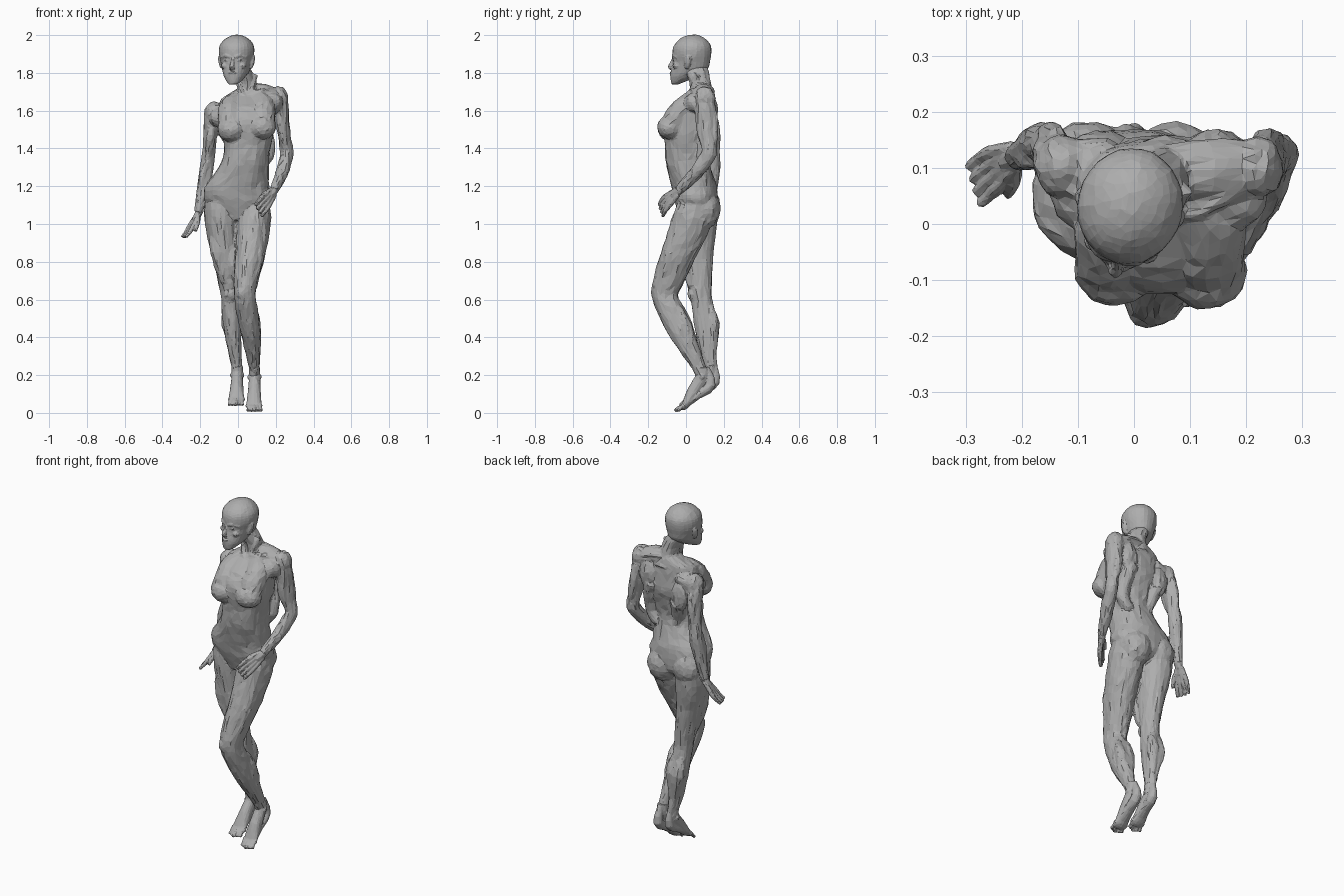
import bpy, bmesh, math
from mathutils import Vector, Matrix, noise

cube = bpy.data.objects.get("Cube")
if cube:
    bpy.data.objects.remove(cube, do_unlink=True)

clay = bpy.data.materials.new("grey_clay")
clay.use_nodes = True
GREY = (0.42, 0.42, 0.42, 1)
clay.diffuse_color = GREY
clay.node_tree.nodes["Principled BSDF"].inputs["Base Color"].default_value = GREY


def ease(pts, steps=3):
    """Round a path of (x, y, z, half_width, half_depth) with a spline through its points."""
    q = [Vector((*p[:4], p[-1])) for p in pts]
    out = []
    for i in range(len(q) - 1):
        a, b, c, d = q[max(i - 1, 0)], q[i], q[i + 1], q[min(i + 2, len(q) - 1)]
        for t in (k / steps for k in range(steps)):
            out.append(b + (c - a) * (t / 2) + (a * 2 - b * 5 + c * 4 - d) * (t * t / 2)
                       + (b * 3 - a - c * 3 + d) * (t ** 3 / 2))
    return out + [q[-1]]


def loft(bm, pts, level=False, sides=16, power=1.0):
    """Closed rounded tube through the points; level keeps its rings horizontal."""
    path = ease(pts)
    pos = [Vector(p[:3]) for p in path]
    full = lambda v: math.copysign(abs(v) ** power, v)
    rings = []
    for i, p in enumerate(path):
        t = (pos[min(i + 1, len(pos) - 1)] - pos[max(i - 1, 0)]).normalized()
        if level:
            t = Vector((0, 0, 1))
        ref = Vector((1, 0, 0)) if abs(t.x) < 0.8 else Vector((0, 1, 0))
        a = (ref - t * ref.dot(t)).normalized()
        b = t.cross(a)
        rings.append([bm.verts.new(pos[i] + a * p[3] * full(math.cos(k)) + b * p[4] * full(math.sin(k)))
                      for k in (math.tau * j / sides for j in range(sides))])
    for r, s in zip(rings, rings[1:]):
        for j in range(sides):
            n = (j + 1) % sides
            bm.faces.new((r[j], r[n], s[n], s[j]))
    bm.faces.new(rings[0][::-1])
    bm.faces.new(rings[-1])


def ball(bm, loc, size):
    m = Matrix.Translation(loc) @ Matrix.Diagonal((*size, 1))
    bmesh.ops.create_uvsphere(bm, u_segments=24, v_segments=16, radius=1, matrix=m)


def skin(name, bm, voxel, ratio, smooth, rough):
    """Fuse the overlapping volumes into one faceted skin with faint upright creases."""
    bmesh.ops.recalc_face_normals(bm, faces=bm.faces)
    me = bpy.data.meshes.new(name)
    bm.to_mesh(me)
    bm.free()
    me.materials.append(clay)
    ob = bpy.data.objects.new(name, me)
    bpy.context.collection.objects.link(ob)
    m = ob.modifiers.new("fuse", 'REMESH')
    m.mode, m.voxel_size = 'VOXEL', voxel
    m = ob.modifiers.new("relax", 'SMOOTH')
    m.factor, m.iterations = 0.5, smooth
    m = ob.modifiers.new("facets", 'DECIMATE')
    m.ratio = ratio
    graph = bpy.context.evaluated_depsgraph_get()
    baked = bpy.data.meshes.new_from_object(ob.evaluated_get(graph))
    ob.modifiers.clear()
    ob.data = baked
    baked.name = name
    bpy.data.meshes.remove(me)
    shift = [v.normal * rough * noise.noise(Vector((v.co.x * 60, v.co.y * 60, v.co.z * 14)))
             for v in baked.vertices]
    for v, d in zip(baked.vertices, shift):
        v.co += d
    baked.shade_flat()


# Torso: horizontal rings from crotch to neck base
body = bmesh.new()
loft(body, [(-.015, .04, 1.02, .04, .06), (0, .058, 1.06, .13, .10), (0, .052, 1.13, .178, .116),
            (-.005, .042, 1.20, .170, .120), (.02, .022, 1.27, .143, .118), (.04, .006, 1.34, .122, .116),
            (.05, .010, 1.42, .124, .122), (.05, .014, 1.48, .136, .135), (.05, .018, 1.535, .142, .142),
            (.05, .022, 1.58, .145, .133), (.045, .038, 1.62, .145, .115), (.045, .062, 1.66, .135, .087),
            (.045, .080, 1.69, .09, .066), (.05, .085, 1.72, .05, .047)], True, 32, 0.9)
for x, y, z in ((-.035, -.078, 1.50), (.128, -.084, 1.512)):    # breasts, sloping down from the collar
    ball(body, (x, y, z), (.074, .068, .064))
    loft(body, [((x + .045) / 2, .045, z + .16, .05, .04), (x, .005, z + .115, .065, .06),
                (x, -.045, z + .06, .07, .065), (x, -.075, z + .01, .068, .06)])
for x, z in ((-.085, 1.095), (.075, 1.075)):                    # buttocks
    ball(body, (x, .10, z), (.088, .082, .10))
for x, z in ((-.13, 1.592), (.215, 1.672)):                     # collar bones, shoulder blades, back
    mid = (x + .05) / 2
    loft(body, [(.045, .018, 1.675, .014), (mid, .03, z + .035, .013), (x, .08, z + .02, .018)])
    loft(body, [(.05, .095, 1.70, .045, .05), (mid, .095, z + .025, .055, .045), (x, .10, z - .01, .055, .05)])
    ball(body, ((mid + x) / 2, .05, z - .03), (.065, .06, .055))
    ball(body, (mid + (x - .05) * .1, .135, z - .08), (.05, .032, .085))
    loft(body, [(mid, .13, z - .12, .04), ((x + .1) / 2, .09, 1.36, .035), (.025, .1, 1.24, .03)])

# Neck with its two tendons
loft(body, [(.055, .095, 1.66, .075, .065), (.055, .082, 1.70, .054, .058), (.045, .073, 1.76, .05, .057),
            (.018, .055, 1.82, .05, .063), (0, .045, 1.87, .04, .045)], True, 20)
for x0 in (-.012, .09):
    loft(body, [(x0 * .4 + .03, .015, 1.67, .012), (x0, .06, 1.79, .014)])

# Head, turned a little to its right
bm = bmesh.new()
loft(bm, [(0, -.062, 1.738, .018, .014), (0, -.045, 1.752, .036, .036), (0, -.010, 1.785, .059, .074),
          (0, .020, 1.82, .073, .097), (0, .030, 1.86, .083, .099), (0, .032, 1.90, .093, .104),
          (0, .034, 1.94, .091, .100), (0, .036, 1.972, .071, .078), (0, .038, 1.992, .042, .048),
          (0, .038, 2.002, .015, .018)], True, 28)
loft(bm, [(0, -.062, 1.885, .009), (0, -.077, 1.852, .010), (0, -.088, 1.832, .013, .011),
          (0, -.073, 1.82, .014, .008)])                        # nose
ball(bm, (0, -.077, 1.799), (.022, .012, .007))                 # upper lip
ball(bm, (0, -.074, 1.786), (.019, .012, .007))                 # lower lip
ball(bm, (0, -.062, 1.757), (.02, .018, .016))                  # chin
for s in (-1, 1):
    loft(bm, [(s * .012, -.064, 1.885, .010), (s * .038, -.058, 1.892, .010), (s * .064, -.03, 1.882, .01)])
    ball(bm, (s * .033, -.056, 1.868), (.014, .010, .008))      # eye
    ball(bm, (s * .046, -.040, 1.838), (.022, .022, .018))      # cheekbone
    loft(bm, [(s * .077, .022, 1.825, .008, .010), (s * .086, .026, 1.85, .010, .016),
              (s * .092, .032, 1.882, .008, .016), (s * .088, .03, 1.892, .005, .01)])   # ear
bmesh.ops.transform(bm, verts=bm.verts, matrix=Matrix.Translation((-.014, 0, 0)) @ Matrix.Rotation(-.22, 4, 'Z'))
skin("head", bm, 0.005, 0.08, 3, .002)


# Arms join the body; each hand has four fingers and a thumb
def arm(side, path, deltoid, muscles, wrist, knuckle, across, curl, thumb):
    loft(body, path)
    ball(body, deltoid, (.05, .056, .064))
    for m in muscles:
        loft(body, m)
    bm = bmesh.new()
    w, k, ac, cu = Vector(wrist), Vector(knuckle), Vector(across), Vector(curl)
    up = (w - k).normalized() * .035
    loft(bm, [(*(w + up), .019, .022), (*w, .02, .022), (*w.lerp(k, .5), .018)], sides=10)
    for i in range(4):
        f = i - 1.5
        base = k + ac * f
        mid = base + (k - w) * .45 + cu * .3 + ac * f * .15
        tip = mid + (k - w) * (.22 - .04 * abs(f)) + cu * .7
        loft(bm, [(*(w + ac * f * .5), .014), (*base, .0135), (*mid, .0105), (*tip, .0085)], sides=8)
    th = Vector(thumb)
    loft(bm, [(*w, .016), (*((w + th) / 2 + ac * -.5), .014), (*th, .008)], sides=8)
    skin(side + "_hand", bm, 0.004, 0.10, 2, .002)


arm("right",
    [(-.128, .105, 1.615, .035), (-.138, .11, 1.56, .044, .052), (-.145, .125, 1.48, .036, .043),
     (-.155, .14, 1.38, .034, .036), (-.165, .145, 1.31, .036, .036), (-.175, .138, 1.24, .037, .036),
     (-.192, .128, 1.15, .029, .031), (-.21, .12, 1.06, .022, .025)],
    (-.128, .105, 1.585),
    [[(-.14, .15, 1.55, .02), (-.15, .158, 1.46, .024), (-.16, .155, 1.34, .014)],
     [(-.14, .085, 1.52, .018), (-.148, .095, 1.44, .024), (-.165, .12, 1.34, .012)],
     [(-.165, .115, 1.33, .014), (-.19, .115, 1.25, .02), (-.20, .115, 1.14, .012)]],
    (-.212, .12, 1.05), (-.245, .10, .99), (-.006, .019, 0), (-.02, -.02, -.022), (-.225, .05, .96))

arm("left",
    [(.21, .10, 1.70, .035), (.222, .10, 1.63, .044, .054), (.235, .108, 1.53, .038, .045),
     (.25, .118, 1.44, .034, .036), (.26, .125, 1.37, .034, .036), (.245, .085, 1.31, .036, .036),
     (.222, .03, 1.245, .031, .034), (.19, -.04, 1.175, .023, .025)],
    (.216, .10, 1.665),
    [[(.228, .14, 1.62, .02), (.24, .148, 1.5, .024), (.262, .142, 1.38, .014)],
     [(.222, .07, 1.58, .018), (.235, .08, 1.49, .024), (.255, .10, 1.39, .014)],
     [(.258, .10, 1.39, .014), (.25, .06, 1.31, .02), (.215, 0, 1.225, .013)]],
    (.187, -.045, 1.17), (.15, -.095, 1.125), (.010, .006, -.017), (-.02, -.008, -.028), (.115, -.10, 1.14))


# Legs join the body; each foot stands on its ball with the heel raised
def leg(side, path, muscles, knee, ankle, heel, ball_pos, toe):
    loft(body, path, sides=20)
    ball(body, knee, (.034, .026, .04))
    for m in muscles:
        loft(body, m)
    bm = bmesh.new()
    a, h, b, t = map(Vector, (ankle, heel, ball_pos, toe))
    loft(bm, [(*(a + Vector((0, 0, .05))), .03, .032), (*a, .03, .034),
              (*(a * .5 + b * .5), .034, .034), (*b, .042, .02), (*(b * .6 + t * .4), .04, .014)])
    loft(bm, [(*(a + Vector((0, .02, .05))), .014, .018), (*h, .026, .028),
              (*(h * .5 + b * .5), .03, .022), (*b, .036, .016)])
    for s in (-1, 1):                                           # ankle bones
        ball(bm, a + Vector((s * .026, 0, 0)), (.012, .014, .014))
    for i in range(5):                                          # toes
        f = (i - 2) * .0185
        end = t + Vector((f, abs(f) * .5, 0))
        loft(bm, [(b.x + f * .9, b.y, b.z, .014), (*(b.lerp(end, .6) + Vector((f * .2, 0, .006))), .0105),
                  (*end, .009)], sides=8)
    skin(side + "_foot", bm, 0.0045, 0.09, 2, .002)


leg("left",
    [(.085, .06, 1.13, .08, .09), (.086, .04, 1.04, .088, .105), (.078, .005, .95, .086, .10),
     (.067, -.037, .85, .080, .092), (.049, -.075, .75, .070, .084), (.038, -.108, .66, .060, .075),
     (.038, -.107, .60, .058, .068), (.052, -.07, .52, .057, .068), (.066, -.027, .43, .053, .066),
     (.078, .025, .33, .042, .05), (.086, .065, .25, .031, .037), (.088, .085, .20, .029, .033)],
    [[(.10, -.03, 1.0, .03), (.10, -.077, .85, .04), (.073, -.125, .7, .025)],
     [(.045, -.02, .92, .03), (.018, -.082, .78, .034), (.010, -.128, .67, .022)],
     [(.028, -.03, .56, .02), (.042, .005, .46, .032), (.073, .06, .32, .014), (.088, .115, .2, .012)],
     [(.08, -.04, .56, .018), (.092, 0, .46, .03), (.092, .06, .32, .014), (.088, .115, .2, .012)]],
    (.026, -.16, .635), (.088, .085, .19), (.09, .13, .148), (.085, -.005, .04), (.088, -.06, .010))

leg("right",
    [(-.09, .06, 1.14, .08, .10), (-.090, .062, 1.04, .088, .105), (-.082, .062, .95, .084, .098),
     (-.070, .06, .85, .071, .085), (-.057, .065, .75, .060, .075), (-.045, .075, .66, .051, .062),
     (-.04, .083, .60, .049, .056), (-.035, .096, .52, .05, .060), (-.028, .110, .43, .046, .060),
     (-.018, .118, .33, .036, .046), (-.008, .125, .26, .029, .033), (-.004, .13, .21, .027, .031)],
    [[(-.12, .03, 1.0, .03), (-.11, .01, .85, .038), (-.07, .025, .69, .022)],
     [(-.05, .02, .92, .03), (-.03, .01, .78, .034), (-.02, .03, .67, .02)],
     [(-.06, .125, .56, .018), (-.055, .147, .46, .03), (-.02, .148, .32, .014), (-.002, .16, .2, .011)],
     [(-.015, .125, .56, .018), (-.008, .148, .47, .03), (-.008, .148, .32, .014), (-.002, .16, .2, .011)]],
    (-.04, .035, .63), (-.004, .125, .20), (0, .152, .165), (-.008, .025, .075), (-.012, -.03, .04))

skin("body", body, 0.006, 0.06, 7, .006)
